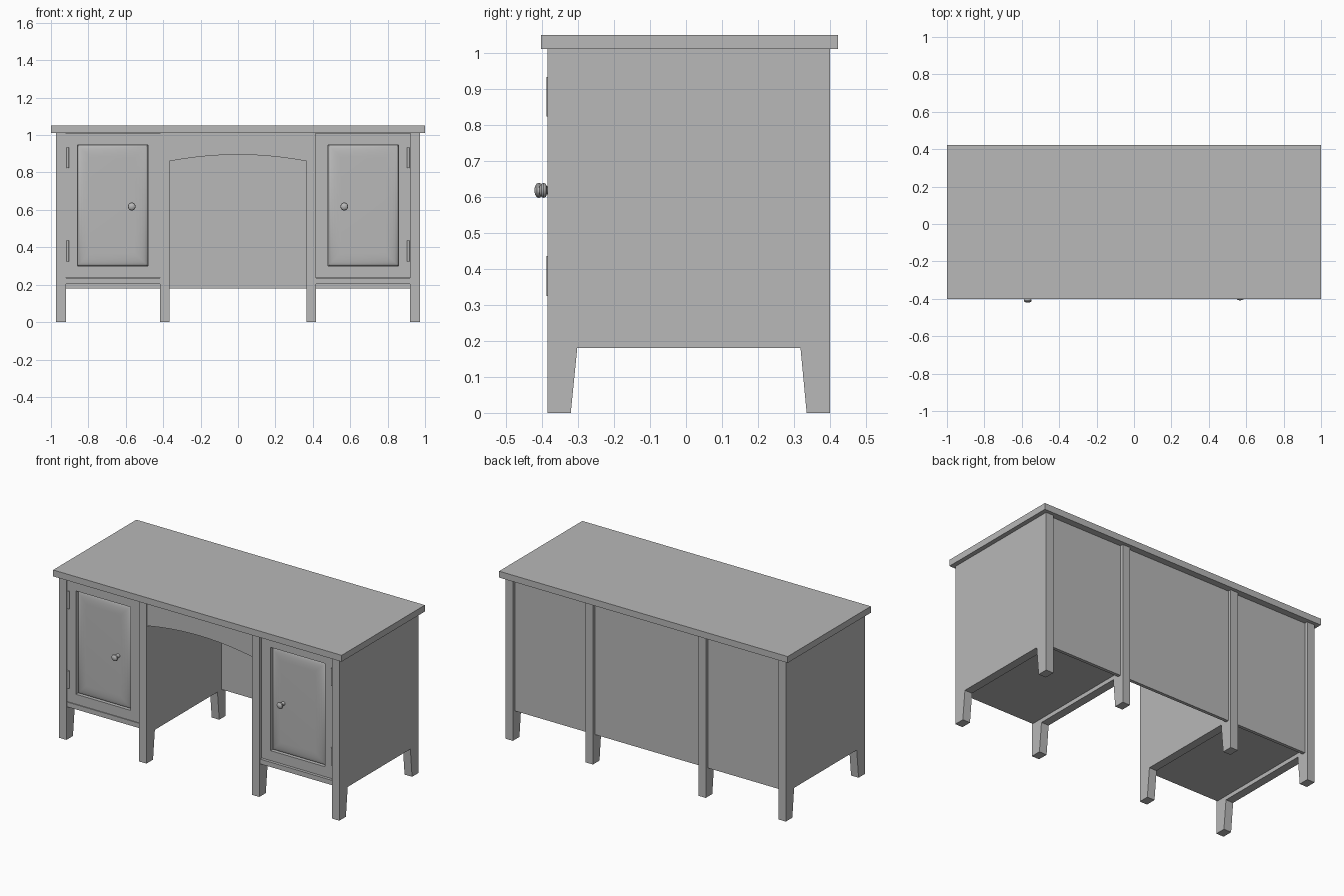
import bpy, bmesh
from math import radians, sin, cos, pi
from mathutils import Matrix

cube = bpy.data.objects.get("Cube")
if cube:
    bpy.data.objects.remove(cube, do_unlink=True)

grey = bpy.data.materials.new("plain grey")
grey.use_nodes = True
GREY = (0.48, 0.48, 0.48, 1)
grey.diffuse_color = GREY
next(n for n in grey.node_tree.nodes
     if n.type == 'BSDF_PRINCIPLED').inputs["Base Color"].default_value = GREY


def finish(name, bm, smooth=False):
    bmesh.ops.recalc_face_normals(bm, faces=bm.faces)
    mesh = bpy.data.meshes.new(name)
    bm.to_mesh(mesh)
    bm.free()
    mesh.materials.append(grey)
    ob = bpy.data.objects.new(name, mesh)
    bpy.context.collection.objects.link(ob)
    if smooth:
        bpy.ops.object.select_all(action='DESELECT')
        ob.select_set(True)
        bpy.context.view_layer.objects.active = ob
        bpy.ops.object.shade_smooth_by_angle(angle=radians(35))
    return ob


def box(name, x0, x1, y0, y1, z0, z1):
    bm = bmesh.new()
    size = Matrix.Diagonal((x1 - x0, y1 - y0, z1 - z0, 1))
    move = Matrix.Translation(((x0 + x1) / 2, (y0 + y1) / 2, (z0 + z1) / 2))
    bmesh.ops.create_cube(bm, size=1, matrix=move @ size)
    return finish(name, bm)


def prism(name, outline, direction):
    """Extrude a flat outline of 3D points along a direction."""
    bm = bmesh.new()
    face = bm.faces.new([bm.verts.new(p) for p in outline])
    ext = bmesh.ops.extrude_face_region(bm, geom=[face])
    moved = [g for g in ext["geom"] if isinstance(g, bmesh.types.BMVert)]
    bmesh.ops.translate(bm, verts=moved, vec=direction)
    return finish(name, bm)


def skin(name, rings):
    """Join closed rings of points and cap both ends."""
    bm = bmesh.new()
    loops = [[bm.verts.new(p) for p in ring] for ring in rings]
    n = len(loops[0])
    for a, b in zip(loops, loops[1:]):
        for i in range(n):
            j = (i + 1) % n
            bm.faces.new((a[i], a[j], b[j], b[i]))
    bm.faces.new(loops[0])
    bm.faces.new(loops[-1])
    return finish(name, bm, smooth=True)


TOP, BASE = 1.01, 0.18
INNER, OUTER, THICK = 0.365, 0.92, 0.052

# Desk top and the middle back panel
box("desk_top", -1, 1, -0.402, 0.422, TOP, 1.05)
box("middle_back_panel", -INNER, INNER, 0.36, 0.38, BASE, TOP)

# Apron with a shallow arch over the knee space
arch = [(INNER * t / 12, -0.378, 0.86 + 0.035 * (1 - (t / 12) ** 2))
        for t in range(-12, 13)]
prism("arched_apron",
      arch + [(INNER, -0.378, TOP), (-INNER, -0.378, TOP)], (0, 0.03, 0))

# Side profile shared by the four upright panels, with tapered feet
foot_side = [(-0.385, 0), (-0.32, 0), (-0.302, BASE), (0.318, BASE),
             (0.335, 0), (0.4, 0), (0.4, TOP), (-0.385, TOP)]


def rect(x0, x1, z0, z1, inset, y):
    return [(x0 + inset, y, z0 + inset), (x1 - inset, y, z0 + inset),
            (x1 - inset, y, z1 - inset), (x0 + inset, y, z1 - inset)]


for side, s, front in (("right", -1, -0.378), ("left", 1, -0.365)):
    for part, x in (("inner", INNER), ("outer", OUTER)):
        prism(f"{side}_{part}_side_panel",
              [(s * x, y, z) for y, z in foot_side], (s * THICK, 0, 0))

    # Cupboard floor and back
    a, b = sorted((s * (INNER + THICK), s * OUTER))
    box(f"{side}_cupboard_floor", a, b, -0.378, 0.36, 0.205, 0.235)
    box(f"{side}_back_panel", a, b, 0.36, 0.38, BASE, TOP)

    # Door with a recessed opening and a raised, rounded centre field
    p, q = sorted((s * 0.482, s * 0.858))
    door = (a, b, 0.238, TOP - 0.002)
    field = (p, q, 0.3, 0.947)
    rings = [rect(*door, 0, front + 0.035), rect(*door, 0, front),
             rect(*field, 0, front), rect(*field, 0, front + 0.024)]
    for k in range(1, 7):
        t = k / 6 * pi / 2
        rings.append(rect(*field, 0.068 * (1 - cos(t)),
                          front + 0.024 - 0.02 * sin(t)))
    skin(f"{side}_door", rings)

    # Turned knob
    profile = [(0.012, -0.01), (0.012, 0.006), (0.009, 0.015), (0.01, 0.021),
               (0.018, 0.024), (0.021, 0.03), (0.019, 0.036),
               (0.012, 0.041), (0.004, 0.043)]
    knob = []
    for r, d in profile:
        knob.append([(s * 0.568 + r * cos(i * pi / 10), front - d,
                      0.618 + r * sin(i * pi / 10)) for i in range(20)])
    skin(f"{side}_door_knob", knob)

    # Hinge barrels
    for level, z in (("lower", 0.38), ("upper", 0.878)):
        skin(f"{side}_{level}_hinge",
             [[(s * 0.911 + 0.007 * cos(i * pi / 6),
                front - 0.002 + 0.007 * sin(i * pi / 6), z + h)
               for i in range(12)] for h in (-0.055, 0.055)])
